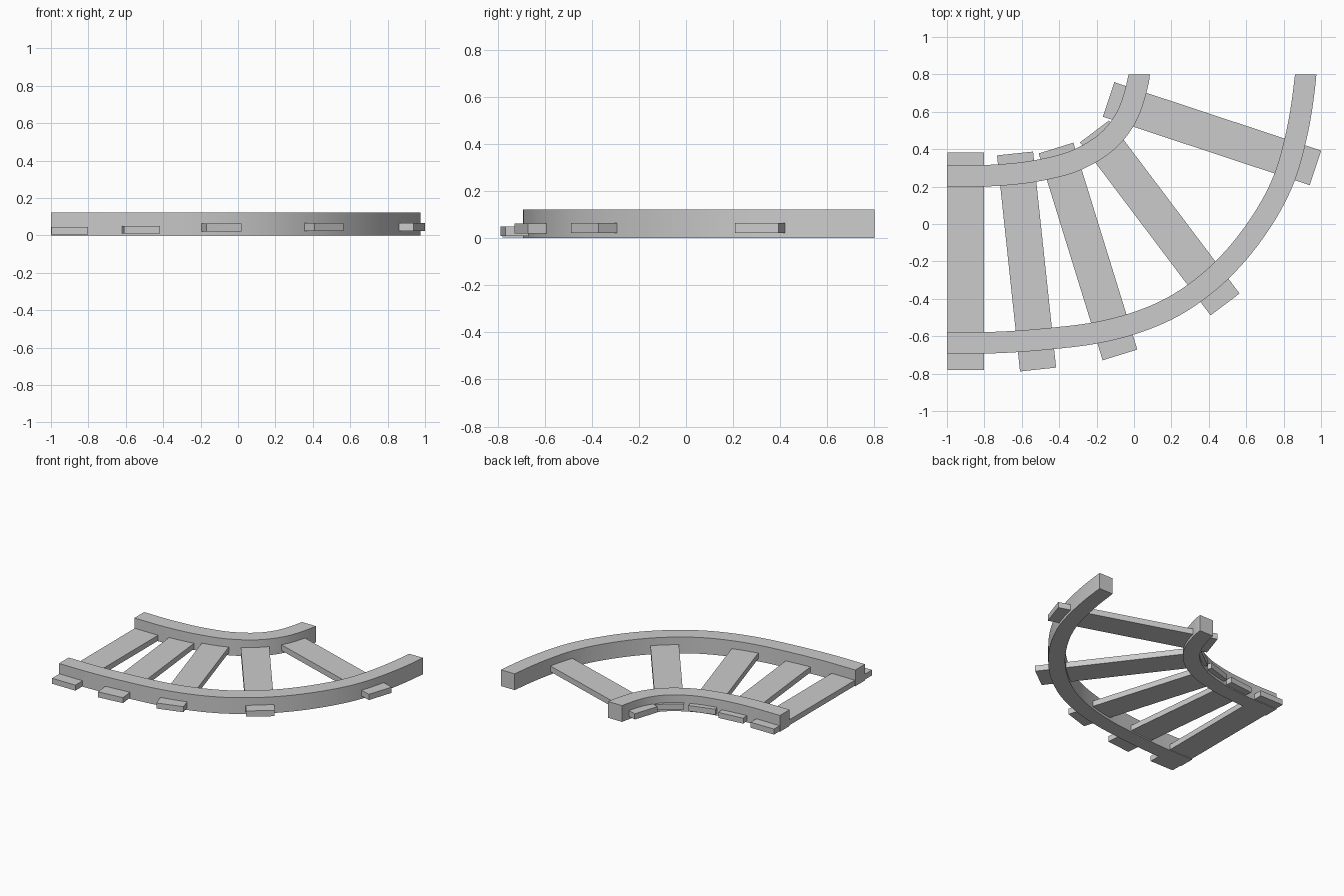
import bpy, bmesh
from math import hypot, atan2, radians
from mathutils import Vector

if "Cube" in bpy.data.objects:
    bpy.data.objects.remove(bpy.data.objects["Cube"])


def smooth_path(pts, start_dir, end_dir, steps=8):
    """Catmull-Rom style samples (point, tangent) through 2D points."""
    p = [Vector(q) for q in pts]
    n = len(p)
    length = [(p[i + 1] - p[i]).length for i in range(n - 1)]
    tan = [Vector(start_dir).normalized()]
    for i in range(1, n - 1):
        a, b = length[i - 1], length[i]
        d = ((p[i] - p[i - 1]) / a * b + (p[i + 1] - p[i]) / b * a) / (a + b)
        tan.append(d.normalized())
    tan.append(Vector(end_dir).normalized())
    out = []
    for i in range(n - 1):
        L = length[i]
        for k in range(steps + (i == n - 2)):
            t = k / steps
            q = (p[i] * (2*t**3 - 3*t**2 + 1) + tan[i] * L * (t**3 - 2*t*t + t)
                 + p[i + 1] * (3*t*t - 2*t**3) + tan[i + 1] * L * (t**3 - t*t))
            d = (p[i] * (6*t*t - 6*t) + tan[i] * L * (3*t*t - 4*t + 1)
                 + p[i + 1] * (6*t - 6*t*t) + tan[i + 1] * L * (3*t*t - 2*t))
            out.append((q, d.normalized()))
    return out


def make_rail(name, pts, end_dir, half=0.0575, z0=0.0, z1=0.122):
    bm = bmesh.new()
    rings = []
    for q, d in smooth_path(pts, (1, 0), end_dir):
        nrm = Vector((-d.y, d.x)) * half
        a, b = q + nrm, q - nrm
        rings.append([bm.verts.new((v.x, v.y, z))
                      for v, z in ((a, z0), (b, z0), (b, z1), (a, z1))])
    # end is cut straight across at y = 0.8
    for v in rings[-1]:
        v.co.y = 0.8
    for r, s in zip(rings, rings[1:]):
        for i in range(4):
            j = (i + 1) % 4
            bm.faces.new((r[i], r[j], s[j], s[i]))
    bm.faces.new(rings[0])
    bm.faces.new(rings[-1][::-1])
    bmesh.ops.recalc_face_normals(bm, faces=bm.faces)
    me = bpy.data.meshes.new(name)
    bm.to_mesh(me)
    bm.free()
    ob = bpy.data.objects.new(name, me)
    bpy.context.collection.objects.link(ob)
    bpy.ops.object.select_all(action='DESELECT')
    ob.select_set(True)
    bpy.context.view_layer.objects.active = ob
    bpy.ops.object.shade_smooth_by_angle(angle=radians(30))


def make_sleeper(name, a, b, z0, z1, width=0.194):
    dx, dy = b[0] - a[0], b[1] - a[1]
    bpy.ops.mesh.primitive_cube_add(
        size=1, location=((a[0] + b[0]) / 2, (a[1] + b[1]) / 2, (z0 + z1) / 2),
        rotation=(0, 0, atan2(dy, dx)))
    ob = bpy.context.object
    ob.name = name
    ob.scale = (hypot(dx, dy), width, z1 - z0)


# curved rails
make_rail("outer_rail", [(-1, -.635), (-.75, -.634), (-.44, -.612), (-.21, -.583),
                         (-.03, -.54), (.2, -.447), (.396, -.313), (.64, -.047),
                         (.805, .25), (.865, .46), (.918, .8)], (.1, 1))
make_rail("inner_rail", [(-1, .258), (-.75, .26), (-.497, .289), (-.302, .344),
                         (-.105, .48), (-.045, .565), (.009, .71), (.028, .8)], (.12, 1))

# cross sleepers: outer end, inner end, bottom, top
sleepers = [((-.9, -.78), (-.9, .382), .004, .045),
            ((-.513, -.778), (-.636, .377), .009, .05),
            ((-.075, -.70), (-.417, .406), .02, .062),
            ((.487, -.43), (-.211, .495), .022, .065),
            ((.97, .30), (-.136, .666), .022, .065)]
for i, s in enumerate(sleepers):
    make_sleeper(f"sleeper_{i + 1}", *s)
